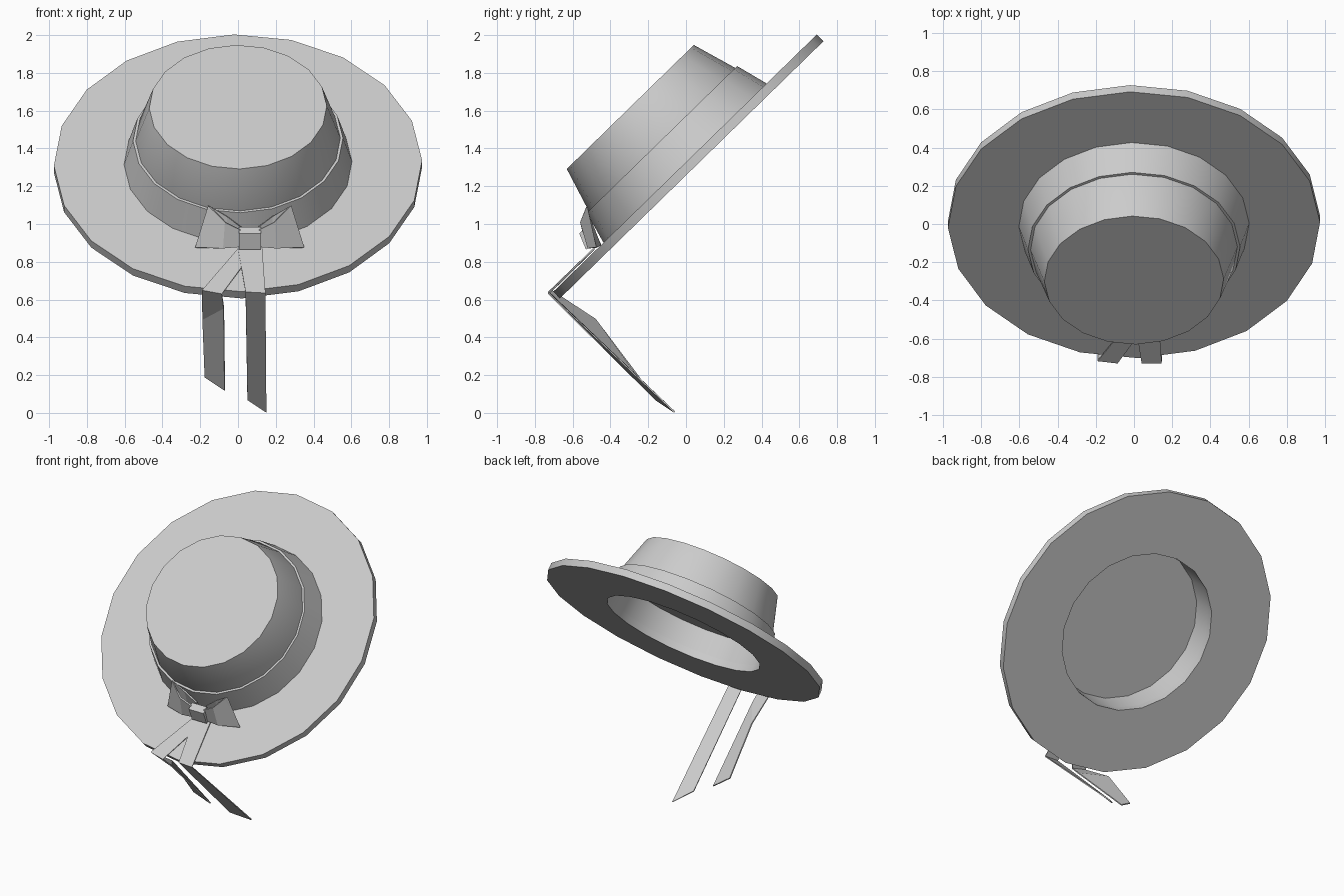
import bpy
from math import sin, cos, radians
from mathutils import Matrix

if "Cube" in bpy.data.objects:
    bpy.data.objects.remove(bpy.data.objects["Cube"])

SIDES = 20
TILT = Matrix.Translation((-0.0, -0.005, 1.3225)) @ Matrix.Rotation(radians(44.3), 4, 'X')


def make(name, verts, faces, smooth=True):
    me = bpy.data.meshes.new(name)
    me.from_pydata(verts, [], faces)
    me.update()
    ob = bpy.data.objects.new(name, me)
    bpy.context.collection.objects.link(ob)
    bpy.ops.object.select_all(action='DESELECT')
    ob.select_set(True)
    bpy.context.view_layer.objects.active = ob
    if smooth:
        bpy.ops.object.shade_smooth_by_angle(angle=radians(30))
    return ob


def revolve(name, profile, closed):
    """Turn an (r, h) profile about the tilted hat axis; closed ring or capped solid."""
    verts, faces, n = [], [], len(profile)
    for k in range(SIDES):
        a = radians(91.2 + k * 360 / SIDES)
        verts += [TILT @ Matrix.Translation((r * cos(a), r * sin(a), h)).translation
                  for r, h in profile]
    for k in range(SIDES):
        a, b = k * n, (k + 1) % SIDES * n
        for i in range(n if closed else n - 1):
            j = (i + 1) % n
            faces.append((a + i, b + i, b + j, a + j))
    if not closed:
        faces.append([k * n for k in reversed(range(SIDES))])
        faces.append([k * n + n - 1 for k in range(SIDES)])
    return make(name, verts, faces)


def ribbon(name, pairs, thickness=0.008):
    """Strip of cloth through pairs of edge points."""
    verts = [p for pair in pairs for p in pair]
    faces = [(2*i, 2*i + 1, 2*i + 3, 2*i + 2) for i in range(len(pairs) - 1)]
    ob = make(name, verts, faces, smooth=False)
    mod = ob.modifiers.new("thickness", 'SOLIDIFY')
    mod.thickness = thickness
    mod.offset = 0
    return ob


# Hat body
revolve("brim", [(.545, -.05), (.975, -.05), (.975, 0), (.545, 0)], True)
revolve("hat_band", [(.545, -.002), (.604, -.002), (.556, .175), (.535, .175)], True)
revolve("crown", [(.542, .15), (.542, .175), (.47, .415)], False)

# Bow loops, mirrored about the knot
KNOT_X = 0.062
loop = [((.05, -.515, .88), (.05, -.545, .97)),
        ((.14, -.515, .872), (.13, -.555, 1.01)),
        ((.283, -.475, .875), (.215, -.525, 1.095)),
        ((.13, -.455, .885), (.12, -.515, 1.04)),
        ((.04, -.455, .89), (.04, -.50, .98))]
for side, s in (("left", -1), ("right", 1)):
    ribbon("bow_loop_" + side,
           [tuple((KNOT_X + s * x, y, z) for x, y, z in pair) for pair in loop], 0.012)

# Knot block leaning with the hat band
prof = [(-.53, .865), (-.565, .95), (-.53, .985), (-.46, .90)]
kv = [(x, y, z) for x in (.005, .122) for y, z in prof]
make("bow_knot", kv, [(0, 3, 2, 1), (4, 5, 6, 7)] +
     [(i, (i + 1) % 4, (i + 1) % 4 + 4, i + 4) for i in range(4)], smooth=False)

# Ribbon tails lying on the brim, then folding back under it
ribbon("tail_right", [((.0, -.485, .872), (.128, -.485, .872)),
                      ((.04, -.727, .64), (.145, -.727, .635)),
                      ((.05, -.16, .07), (.15, -.06, .004))])
ribbon("tail_left", [((.0, -.485, .868), (.06, -.53, .825)),
                     ((-.19, -.715, .65), (-.085, -.727, .63)),
                     ((-.187, -.48, .495), (-.075, -.65, .555)),
                     ((-.185, -.55, .47), (-.085, -.54, .44)),
                     ((-.175, -.25, .19), (-.07, -.21, .12))][:3] +
       [((-.175, -.25, .19), (-.07, -.21, .12))])
